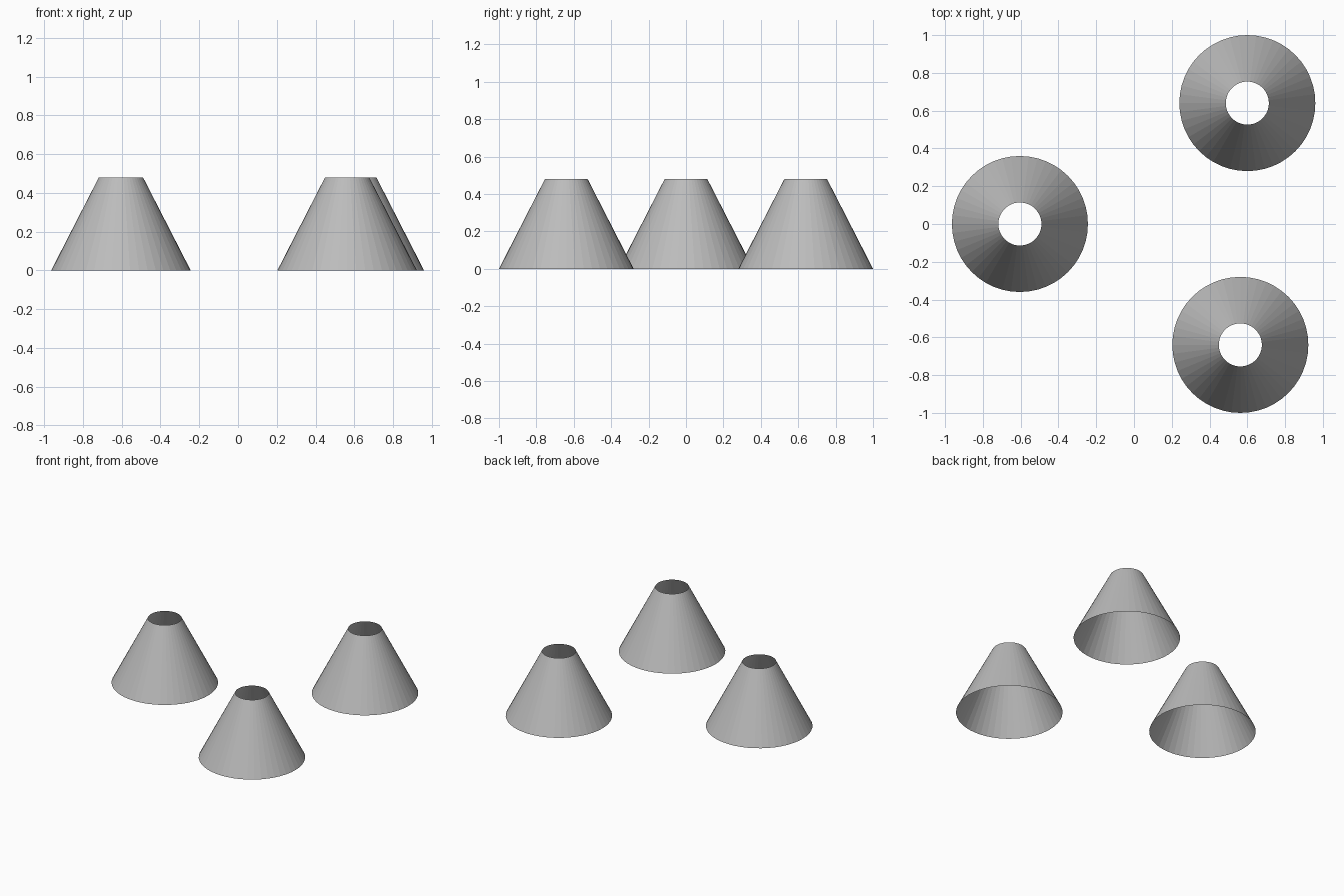
import bpy

cube = bpy.data.objects.get("Cube")
if cube:
    bpy.data.objects.remove(cube, do_unlink=True)

HEIGHT = 0.48
BASE_RADIUS = 0.36
TOP_RADIUS = 0.114
SIDES = 48

# Plain grey used on every shade
GREY = (0.5, 0.5, 0.5, 1.0)
grey = bpy.data.materials.new("plain grey")
grey.use_nodes = True
grey.diffuse_color = GREY
grey.node_tree.nodes["Principled BSDF"].inputs["Base Color"].default_value = GREY


def open_cone(name, x, y):
    """Faceted truncated cone shell, open at the top and bottom."""
    bpy.ops.mesh.primitive_cone_add(
        vertices=SIDES, radius1=BASE_RADIUS, radius2=TOP_RADIUS,
        depth=HEIGHT, end_fill_type='NOTHING', location=(x, y, HEIGHT / 2))
    cone = bpy.context.object
    cone.name = name
    cone.data.materials.append(grey)
    bpy.ops.object.shade_flat()


# Three matching shades set in a triangle
open_cone("right_shade", -0.604, 0)
open_cone("back_left_shade", 0.6, 0.64)
open_cone("front_left_shade", 0.563, -0.64)
